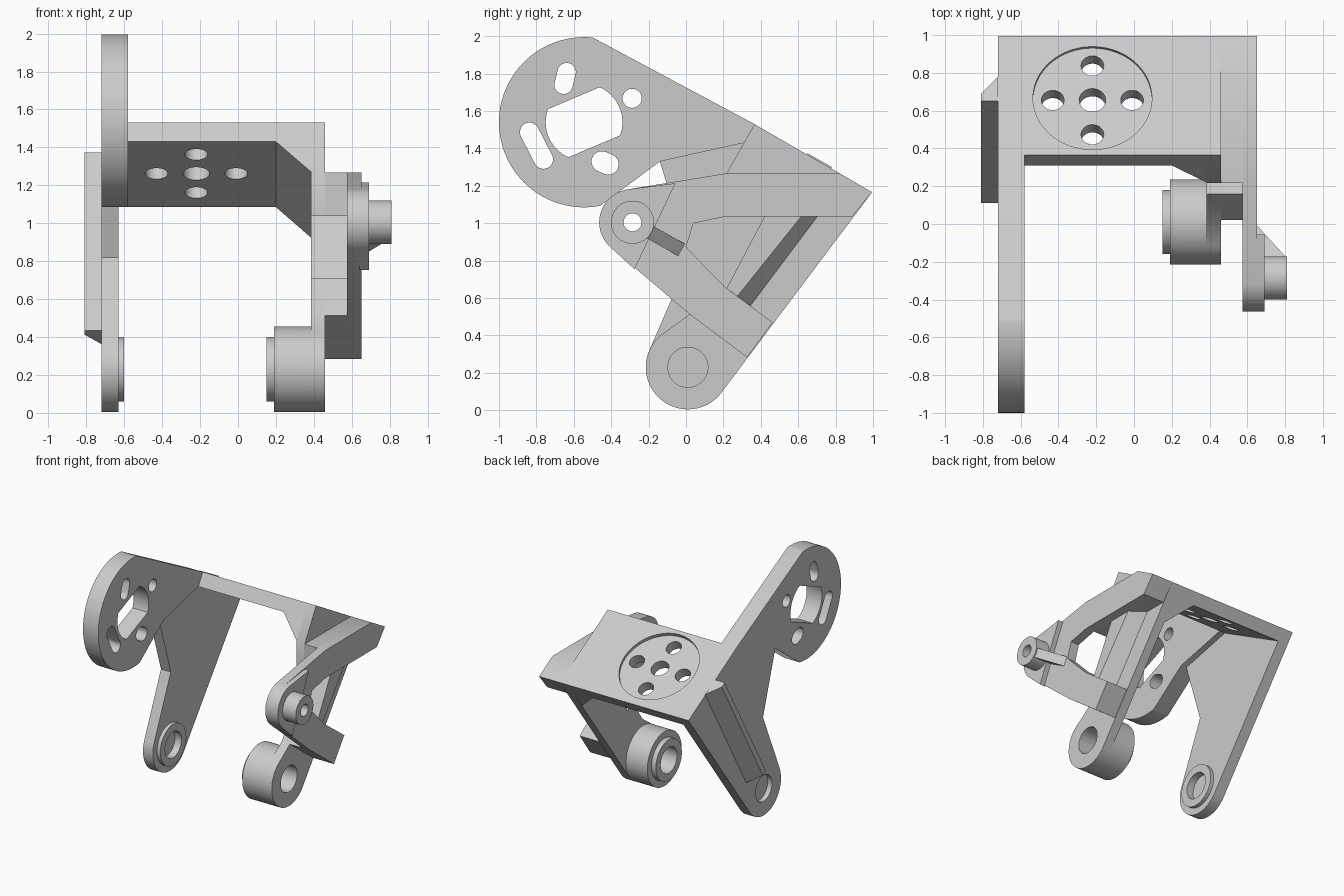
import bpy, bmesh
from math import cos, sin, radians
from mathutils import Vector

cube = bpy.data.objects.get("Cube")
if cube:
    bpy.data.objects.remove(cube, do_unlink=True)

grey = bpy.data.materials.new("plain grey")
grey.use_nodes = True
grey.diffuse_color = (0.6, 0.6, 0.6, 1)
grey.node_tree.nodes["Principled BSDF"].inputs["Base Color"].default_value = (0.6, 0.6, 0.6, 1)


def finish(name, bm):
    bmesh.ops.recalc_face_normals(bm, faces=bm.faces)
    me = bpy.data.meshes.new(name)
    bm.to_mesh(me)
    bm.free()
    me.materials.append(grey)
    ob = bpy.data.objects.new(name, me)
    bpy.context.collection.objects.link(ob)
    return ob


def prism(name, pts, x0, x1):
    """Side profile of (y, z) points, extruded along x."""
    bm = bmesh.new()
    face = bm.faces.new([bm.verts.new((x0, y, z)) for y, z in pts])
    new = bmesh.ops.extrude_face_region(bm, geom=[face])["geom"]
    bmesh.ops.translate(bm, vec=(x1 - x0, 0, 0),
                        verts=[v for v in new if isinstance(v, bmesh.types.BMVert)])
    return finish(name, bm)


def hull(name, pts):
    bm = bmesh.new()
    verts = [bm.verts.new(p) for p in pts]
    bmesh.ops.convex_hull(bm, input=verts)
    return finish(name, bm)


def rod(name, p0, p1, r):
    p0, p1 = Vector(p0), Vector(p1)
    d = p1 - p0
    bm = bmesh.new()
    bmesh.ops.create_cone(bm, cap_ends=True, segments=64, radius1=r, radius2=r, depth=d.length)
    bm.transform(d.to_track_quat("Z", "Y").to_matrix().to_4x4())
    bmesh.ops.translate(bm, vec=(p0 + p1) / 2, verts=bm.verts)
    return finish(name, bm)


def boolean(ob, tools, mode="DIFFERENCE"):
    bpy.context.view_layer.objects.active = ob
    for tool in tools:
        mod = ob.modifiers.new("cut", "BOOLEAN")
        mod.operation, mod.solver, mod.object = mode, "EXACT", tool
        bpy.ops.object.modifier_apply(modifier=mod.name)
        bpy.data.objects.remove(tool, do_unlink=True)


def arc(c, r, a0, a1, n=32):
    return [(c[0] + r * cos(radians(a0 + (a1 - a0) * i / n)),
             c[1] + r * sin(radians(a0 + (a1 - a0) * i / n))) for i in range(n + 1)]


def slot(a, b, r, x0, x1):
    """Rounded slot between two (y, z) centres."""
    d = Vector((b[0] - a[0], b[1] - a[1])).normalized()
    ang = Vector((1, 0)).angle_signed(d) * -57.2958
    return prism("slot_cutter", arc(b, r, ang - 90, ang + 90, 16) + arc(a, r, ang + 90, ang + 270, 16), x0, x1)


# Shared side-profile points
top_front, top_back = (0.366, 1.53), (0.995, 1.166)
under_front, under_back = (0.31, 1.43), (0.934, 1.085)
pivot, pivot_r = (0.01, 0.23), 0.225
lug_c, lug_r = (-0.286, 1.005), 0.178
along, normal = Vector((0, 0.866, -0.479)), Vector((0, 0.484, 0.875))

# Top plate with round recess and five bored holes
plate = prism("top_plate", [top_front, under_front, under_back, top_back], -0.64, 0.40)
centre = Vector((-0.22, 0.67, 1.362))
cutters = [rod("recess_cutter", centre - normal * 0.03, centre + normal * 0.1, 0.315)]
for dx, du, r in ((0, 0, 0.07), (0.21, 0, 0.06), (-0.21, 0, 0.06), (0, 0.21, 0.06), (0, -0.21, 0.06)):
    c = centre + Vector((dx, 0, 0)) + along * du
    cutters.append(rod("bore_cutter", c - normal * 0.3, c + normal * 0.2, r))
boolean(plate, cutters)

# Corner gusset under the plate
hull("corner_gusset", [(0.2, *under_front), (0.39, *under_front), (0.39, 0.217, 1.267),
                       (0.2, *under_back), (0.39, *under_back), (0.39, 0.809, 0.92)])

# Large ring plate on the right side
ring_c = (-0.545, 1.54)
ring = prism("ring_plate", arc(ring_c, 0.455, 84, 281, 56)
             + [(-0.14, 1.33), under_front, top_front], -0.72, -0.58)
bore = prism("bore_cutter", arc(ring_c, 0.205, 23 - 43, 23 + 43) + arc(ring_c, 0.205, 203 - 43, 203 + 43), -0.8, -0.5)
boolean(ring, [bore,
               slot((-0.655, 1.74), (-0.638, 1.808), 0.049, -0.8, -0.5),
               slot((-0.45, 1.33), (-0.415, 1.315), 0.055, -0.8, -0.5),
               slot((-0.837, 1.487), (-0.762, 1.342), 0.051, -0.8, -0.5),
               rod("pin_cutter", (-0.8, -0.288, 1.668), (-0.5, -0.288, 1.668), 0.051)])

# Right leg with pivot boss and blind sockets on both sides
leg = prism("right_leg", [(-0.14, 1.33), (0.02, 0.82)] + arc(pivot, pivot_r, 156, 323)
            + [top_back, top_front, under_front], -0.72, -0.63)
boolean(leg, [rod("boss", (-0.66, *pivot), (-0.6, *pivot), 0.17)], "UNION")
boolean(leg, [rod("socket_cutter", (-0.66, *pivot), (-0.5, *pivot), 0.107),
              rod("socket_cutter", (-0.9, *pivot), (-0.68, *pivot), 0.107)])

# Outer stiffening rib on the right leg
rib = []
for y, z in ((0.65, 1.373), (0.11, 0.435)):
    for x, back in ((-0.72, 0), (-0.81, 0), (-0.81, 0.04), (-0.72, 0.13)):
        rib.append((x, y + back, z - 0.553 * back))
hull("right_leg_rib", rib)

# Left wall running down to the pivot barrel
wall = prism("left_wall", [top_front, (0.217, 1.267), (0.217, 1.037), (0.42, 1.037), (0.217, 0.652),
                           (0.158, 0.711), (0.02, 0.513)] + arc(pivot, pivot_r, 132, 323)
             + [top_back], 0.385, 0.46)
boolean(wall, [rod("barrel", (0.19, *pivot), (0.46, *pivot), pivot_r),
               rod("barrel_boss", (0.15, *pivot), (0.3, *pivot), 0.17)], "UNION")
boolean(wall, [rod("barrel_cutter", (0, *pivot), (0.6, *pivot), 0.107)])

# Spacer beams and rib between the left wall and the arm
prism("upper_beam", [(0.217, 1.267), (0.217, 1.037), (0.89, 1.037), top_back, (0.82, 1.267)], 0.455, 0.58)
prism("lower_beam", [(0.02, 0.513), (0.327, 0.283), (0.463, 0.47), (0.217, 0.652), (0.158, 0.711)], 0.455, 0.58)
hull("left_wall_rib", [(x, y, z) for x, a, b in ((0.46, (0.703, 1.037), (0.345, 0.56)),
                                                 (0.575, (0.617, 1.037), (0.275, 0.61)))
                       for y, z in ((0.42, 1.037), (0.217, 0.652), a, b)])

# Arm frame, with a thicker lug and a hollow boss at its tip
tip = arc(lug_c, lug_r, 100, 231)
pin = rod("pin_cutter", (0.5, *lug_c), (0.9, *lug_c), 0.048)
arm = prism("arm_frame", [(0.82, 1.267), (0.217, 1.267)] + tip
            + [(0.02, 0.513), (0.327, 0.283), (0.463, 0.47), (0.217, 0.652), (0.158, 0.711),
               (0.0, 0.872), (0.04, 1.0), (0.217, 1.037), (0.89, 1.037), top_back], 0.575, 0.65)
lug = prism("arm_lug", [(-0.056, 1.214)] + tip + [(-0.275, 0.754)], 0.64, 0.69)
boolean(lug, [rod("lug_boss", (0.66, *lug_c), (0.81, *lug_c), 0.115)], "UNION")
boolean(arm, [lug, ], "UNION")
boolean(arm, [pin])

# Sloping web from the boss down to the arm
d, side = Vector((0, 0.87, -0.49)), Vector((0, 0.49, 0.87)) * 0.037
web = []
for s in (side, -side):
    for x, t in ((0.81, 0.1), (0.65, 0.1), (0.65, 0.3)):
        web.append(Vector((x, *lug_c)) + d * t + s)
hull("boss_web", web)

# Smooth round surfaces, keep edges crisp
for ob in bpy.context.scene.objects:
    if ob.type == "MESH":
        bpy.ops.object.select_all(action="DESELECT")
        ob.select_set(True)
        bpy.context.view_layer.objects.active = ob
        bpy.ops.object.shade_smooth_by_angle(angle=radians(30))
